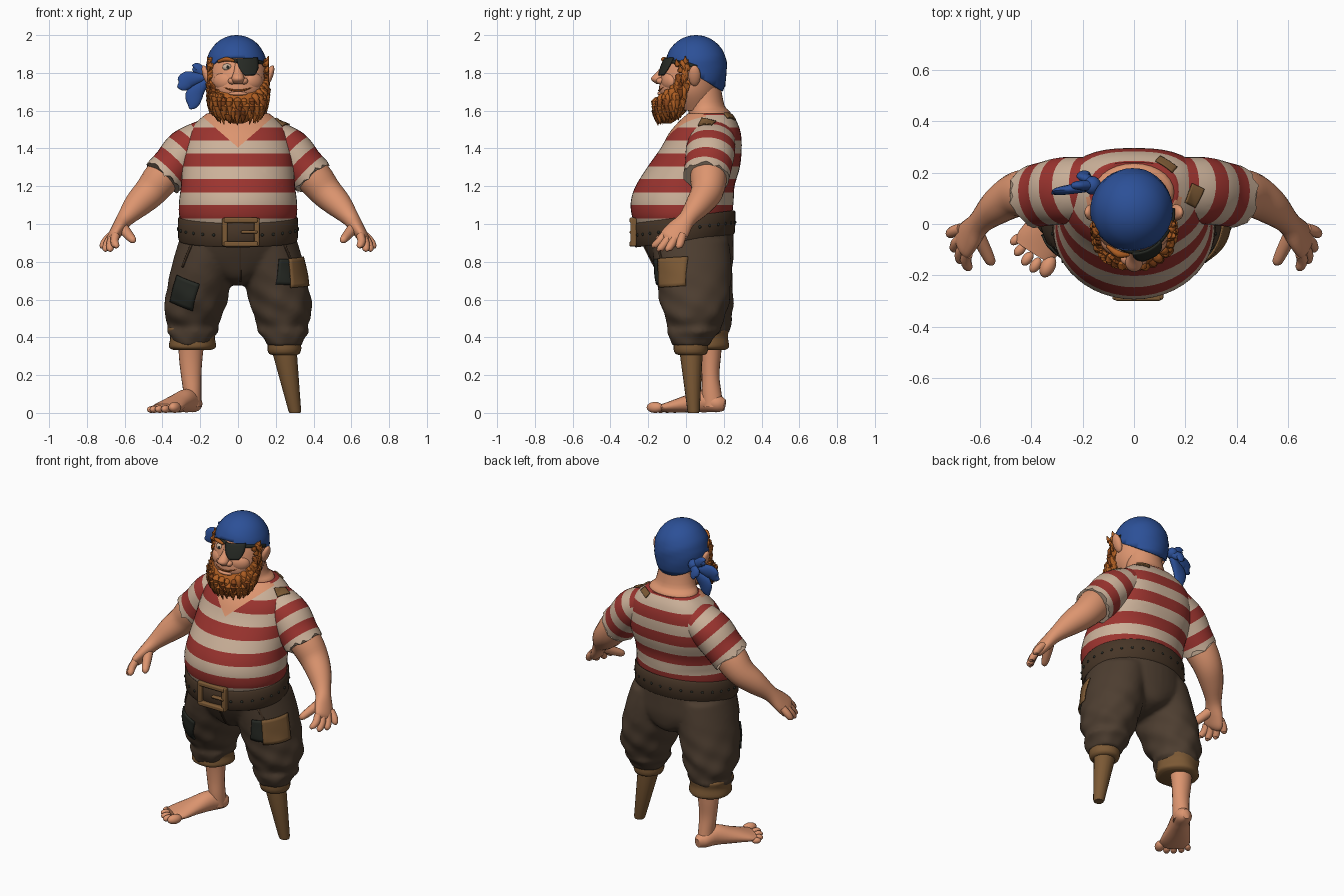
import bpy, bmesh, math, random
from mathutils import Vector, Matrix
from mathutils.bvhtree import BVHTree

if "Cube" in bpy.data.objects:
    bpy.data.objects.remove(bpy.data.objects["Cube"])

random.seed(4)
COLORS = {
    "skin": (0.72, 0.30, 0.16), "red_cloth": (0.33, 0.034, 0.028), "cream_cloth": (0.60, 0.44, 0.32),
    "trouser_brown": (0.075, 0.048, 0.03), "leather": (0.062, 0.036, 0.02), "blue_cloth": (0.025, 0.08, 0.31),
    "ginger": (0.42, 0.11, 0.016), "dark_ginger": (0.25, 0.06, 0.01), "tan": (0.2, 0.1, 0.035),
    "charcoal": (0.02, 0.023, 0.018)}
MATS = {}
for key, c in COLORS.items():
    MATS[key] = bpy.data.materials.new(key)
    MATS[key].diffuse_color = (*c, 1)


def catmull(keys, k):
    """Smoothly resample key rows."""
    out, n = [], len(keys)
    for i in range(n - 1):
        p = [keys[max(i - 1, 0)], keys[i], keys[i + 1], keys[min(i + 2, n - 1)]]
        for j in range(k):
            t = j / k
            out.append([0.5 * (2 * b + (c - a) * t + (2 * a - 5 * b + 4 * c - d) * t * t
                               + (3 * b - a - 3 * c + d) * t ** 3) for a, b, c, d in zip(*p)])
    return out + [list(keys[-1])]


def loft(bm, keys, k=4, seg=20, flat=False, ref=(0, 1, 0), wave=None, ragged=0):
    """Skin elliptical rings; each key is x, y, z, radius across, radius along ref."""
    rows = catmull(keys, k)
    pts = [Vector(r[:3]) for r in rows]
    rings = []
    for i, r in enumerate(rows):
        t = (pts[min(i + 1, len(pts) - 1)] - pts[max(i - 1, 0)]).normalized()
        a, b = Vector((1, 0, 0)), Vector((0, 1, 0))
        if not flat:
            b = Vector(ref) - t * t.dot(Vector(ref))
            b.normalize()
            a = b.cross(t)
        ring = []
        for j in range(seg):
            w = 2 * math.pi * j / seg
            f = wave(w, r[2]) if wave else 1
            co = pts[i] + (a * math.cos(w) * r[3] + b * math.sin(w) * r[4]) * f
            if ragged and i == len(rows) - 1:
                co += t * ragged * random.choice((0, .4, 1))
            ring.append(bm.verts.new(co))
        rings.append(ring)
    for p, q in zip(rings, rings[1:]):
        for j in range(seg):
            bm.faces.new((p[j], p[(j + 1) % seg], q[(j + 1) % seg], q[j]))
    bm.faces.new(rings[0])
    bm.faces.new(rings[-1])


def ball(bm, co, size, rot=None):
    m = Matrix.Translation(co) @ (rot or Matrix()) @ Matrix.Diagonal((*size, 1))
    bmesh.ops.create_uvsphere(bm, u_segments=20, v_segments=12, radius=1, matrix=m)


def finish(name, bm, mats, rule=None, cuts=()):
    """Cut colour borders, colour faces by rule, and make the object."""
    for co, no in cuts:
        bmesh.ops.bisect_plane(bm, geom=bm.verts[:] + bm.edges[:] + bm.faces[:], plane_co=co, plane_no=no)
    bmesh.ops.recalc_face_normals(bm, faces=bm.faces[:])
    if rule:
        for f in bm.faces:
            f.material_index = rule(f.calc_center_median())
    me = bpy.data.meshes.new(name)
    bm.to_mesh(me)
    bm.free()
    ob = bpy.data.objects.new(name, me)
    bpy.context.collection.objects.link(ob)
    for m in mats.split():
        me.materials.append(MATS[m])
    bpy.ops.object.select_all(action='DESELECT')
    ob.select_set(True)
    bpy.context.view_layer.objects.active = ob
    bpy.ops.object.shade_smooth_by_angle(angle=math.radians(50))
    return ob


def part(name, mats, keys, rule=None, cuts=(), **kw):
    bm = bmesh.new()
    loft(bm, keys, **kw)
    return finish(name, bm, mats, rule, cuts)


def tree(*obs):
    """Ray target from the evaluated meshes."""
    co, faces, dg = [], [], bpy.context.evaluated_depsgraph_get()
    for ob in obs:
        n, me = len(co), ob.evaluated_get(dg).data
        co += [v.co.copy() for v in me.vertices]
        faces += [[n + i for i in p.vertices] for p in me.polygons]
    return BVHTree.FromPolygons(co, faces)


def patch(name, mat, targets, center, normal, w, h, spin=0, taper=0, lift=0.007):
    """A thin plate hugging the target surfaces."""
    bm, bvh, n = bmesh.new(), tree(*targets), Vector(normal).normalized()
    u = Vector((0, 0, 1)).cross(n).normalized()
    v, N, grid = n.cross(u), 8, []
    for i in range(N + 1):
        for j in range(N + 1):
            a, b = i / N - 0.5, j / N - 0.5
            a *= 1 - taper * (0.5 - b) ** 3
            p = Vector((a * w, b * h)) @ Matrix.Rotation(spin, 2)
            o = Vector(center) + u * p.x + v * p.y
            hit = bvh.ray_cast(o + n * 0.3, -n)[0]
            if hit is None:
                hit = bvh.find_nearest(o)[0]
            grid.append(bm.verts.new(hit + n * lift))
    for i in range(N):
        for j in range(N):
            q = i * (N + 1) + j
            bm.faces.new((grid[q], grid[q + N + 1], grid[q + N + 2], grid[q + 1]))
    ob = finish(name, bm, mat)
    s = ob.modifiers.new("thickness", 'SOLIDIFY')
    s.thickness, s.offset = 0.008, 0
    return ob


# Striped shirt body with broad back and open V neck
def broad(w, z):
    p = 2 + (.7 * max(0, min(1, (z - 1.12) * 5)) if math.sin(w) > 0 else 0)
    return (abs(math.cos(w)) ** p + abs(math.sin(w)) ** p) ** (-1 / p)


shirt = [(0, -.02, 1.0, .295, .25), (0, -.022, 1.05, .312, .266), (0, -.02, 1.12, .312, .272),
         (0, -.005, 1.2, .302, .262), (0, .04, 1.3, .295, .245), (0, .08, 1.4, .287, .215),
         (0, .1, 1.48, .265, .19), (0, .115, 1.54, .22, .155), (0, .125, 1.585, .165, .115)]
stripes = [((0, 0, 1.03 + .137 * i + d), (0, 0, 1)) for i in range(5) for d in (0, .07)]
vee = [((0, 0, 1.405), (s, 0, -1.15)) for s in (1, -1)]
body = part("shirt_body", "cream_cloth red_cloth skin", shirt, k=5, seg=48, flat=True, cuts=stripes + vee, wave=broad,
            rule=lambda c: 2 if 1.15 * (c.z - 1.405) > abs(c.x) and c.y < .1 else int((c.z - 1.03) % .137 < .07))
part("neck", "skin", [(0, .1, 1.47, .15, .1), (0, .125, 1.58, .158, .112), (0, .105, 1.625, .125, .1),
                      (0, .085, 1.72, .11, .1)], flat=True, seg=28)

# Sleeves, arms and hands
sleeves = {}
for s, side in ((-1, "right"), (1, "left")):
    X = lambda rows: [(r[0] * s, *r[1:]) for r in rows]
    ax = Vector((.70 * s, -.12, -.70)).normalized()
    root = Vector((.18 * s, .15, 1.45))
    sleeves[side] = part("sleeve_" + side, "cream_cloth red_cloth",
         X([(.16, .14, 1.46, .10, .12), (.27, .13, 1.39, .118, .13), (.34, .118, 1.31, .113, .125),
            (.388, .108, 1.257, .113, .122)]), seg=32, k=5, ragged=.024,
         cuts=[(root + ax * d, ax) for d in (.065, .13, .195, .26)],
         rule=lambda c: int(((c - root).dot(ax) // .065) % 2))
    bm = bmesh.new()
    loft(bm, X([(.32, .12, 1.34, .085, .09), (.40, .12, 1.25, .096, .097), (.465, .11, 1.17, .086, .086),
                (.535, .065, 1.10, .071, .069), (.60, .005, 1.025, .045, .048), (.637, -.04, .97, .036, .064),
                (.665, -.075, .925, .029, .068), (.675, -.09, .908, .015, .047)]))
    tips = ((.645, -.168, .875), (.677, -.14, .857), (.70, -.095, .857), (.716, -.038, .872))
    for i, (x, y, z) in enumerate(tips):
        b = (.648 + .008 * i, -.115 + .032 * i, .94)
        m = ((b[0] + x) / 2 + .008, (b[1] + y) / 2, (b[2] + z) / 2)
        loft(bm, X([(*b, .022, .022), (*m, .022, .022), (x, y, z + .008, .018, .018), (x, y, z, .007, .007)]), k=3, seg=10)
    loft(bm, X([(.615, -.03, .985, .03, .03), (.582, -.095, .945, .026, .026), (.558, -.145, .917, .02, .02),
                (.554, -.16, .912, .008, .008)]), k=3, seg=12)
    finish("arm_" + side, bm, "skin")

# Mended spots on the shirt
top = (body, sleeves["left"])
patch("shoulder_patch", "tan", top, (.235, .11, 1.54), (.45, -.1, 1), .08, .055, spin=.2, lift=.005)
patch("back_patch", "tan", top, (.12, .215, 1.54), (.2, .6, 1), .08, .035, spin=.3, lift=.005)

# Baggy trousers fused from seat and two folded legs
fold = lambda w, z: 1 + (.032 * math.sin(4 * w + z * 45) + .02 * math.sin(7 * w - z * 30)) * max(0, min(1, (.8 - z) * 4))
bm = bmesh.new()
loft(bm, [(0, .05, .675, .03, .08), (0, .05, .71, .12, .17), (0, .035, .8, .285, .215),
     (0, .012, .9, .308, .24), (0, 0, .97, .30, .25), (0, 0, 1.02, .29, .24)], flat=True, seg=36)
for s, d in ((-1, .05), (1, 0)):
    loft(bm, [(.15 * s, .02, .92, .16, .205), (.178 * s, .035, .79, .17, .205), (.215 * s, .045 + d * .3, .63, .166, .19),
              (.235 * s, .045 + d * .7, .52, .155, .165), (.236 * s, .045 + d, .46, .13, .14),
              (.24 * s, .042 + d, .43, .135, .138), (.243 * s, .03 + d, .40, .113, .121), (.245 * s, .027 + d, .355, .092, .10)],
         flat=True, seg=40, k=6, wave=fold)
trousers = finish("trousers", bm, "trouser_brown")
rm = trousers.modifiers.new("fuse", 'REMESH')
rm.mode, rm.voxel_size, rm.use_smooth_shade = 'VOXEL', .012, True
sm = trousers.modifiers.new("soften", 'SMOOTH')
sm.factor, sm.iterations = .5, 6
cloth = [trousers]
for s, side in ((-1, "right"), (1, "left")):
    # slanted pocket edge
    patch("pocket_" + side, "leather", cloth, (.25 * s, -.1, .83), (.6 * s, -1, 0), .012, .13, spin=-.45 * s, lift=.002)
part("rolled_cuff", "tan", [(-.243, .09, .455, .115, .12), (-.243, .095, .44, .13, .132), (-.243, .10, .40, .118, .122),
     (-.243, .10, .35, .125, .126), (-.243, .10, .333, .10, .105)], flat=True, seg=32,
     wave=lambda w, z: 1 + .02 * math.sin(5 * w + 20 * z))
patch("knee_patch", "charcoal", cloth, (-.29, -.12, .635), (-.35, -1, 0), .14, .15, spin=.35)
patch("thigh_patch", "tan", cloth, (.34, -.09, .745), (1, -.85, 0), .17, .155, spin=-.06, lift=.01)
patch("thigh_underpatch", "charcoal", cloth, (.265, -.13, .745), (.6, -1, 0), .13, .135, spin=.05, lift=.004)
patch("fly_seam", "leather", cloth, (.012, -.2, .80), (0, -1, 0), .01, .2, lift=.002)

# Tilted belt with studs and buckle
bm = bmesh.new()
loft(bm, [(0, -.008, .915, .305, .25), (0, -.008, .92, .316, .266), (0, -.01, 1.03, .318, .272), (0, -.01, 1.035, .305, .255)],
     k=2, seg=48, flat=True)
for v in bm.verts:
    v.co.z += .13 * v.co.y
finish("belt", bm, "leather")
bm = bmesh.new()
for i in range(30):
    w = 2 * math.pi * (i + .5) / 30
    p = Vector((.317 * math.cos(w), -.01 + .269 * math.sin(w), .975))
    p.z += .13 * p.y
    if not (p.y < 0 and abs(p.x) < .12):
        ball(bm, p, (.008, .008, .008))
finish("belt_studs", bm, "charcoal")
bm = bmesh.new()
for x, z, w, h in ((-.07, .957, .028, .15), (.10, .957, .028, .15), (.015, 1.02, .18, .028), (.015, .894, .18, .028),
                   (.06, .957, .09, .016)):
    y = -.278 if abs(x - .015) > .06 else -.282
    bmesh.ops.create_cube(bm, size=1, matrix=Matrix.Translation((x, y, z)) @ Matrix.Diagonal((w, .034, h, 1)))
bk = finish("buckle", bm, "tan")
bv = bk.modifiers.new("soft_edges", 'BEVEL')
bv.width, bv.segments = .01, 3

# Wooden peg leg
part("peg_cup", "tan", [(.245, .025, .38, .088, .09), (.245, .025, .34, .09, .092), (.245, .027, .312, .08, .082),
     (.247, .027, .305, .055, .055)], k=2, seg=20, flat=True)
part("peg", "tan", [(.245, .027, .33, .066, .062), (.30, .04, .014, .034, .033), (.302, .04, 0, .029, .028)], k=1, seg=16, flat=True)

# Bare leg and foot
bm = bmesh.new()
loft(bm, [(-.245, .125, .42, .072, .07), (-.25, .13, .30, .063, .055), (-.248, .13, .2, .054, .047),
          (-.242, .135, .11, .048, .052), (-.24, .145, .03, .046, .055)], flat=True)
loft(bm, [(-.225, .205, .04, .022, .03), (-.235, .17, .048, .05, .046), (-.27, .10, .065, .055, .062),
          (-.32, .02, .05, .07, .048), (-.37, -.07, .032, .088, .031), (-.395, -.11, .026, .08, .022)], ref=(0, 0, 1))
for i, (x, y) in enumerate(((-.335, -.165), (-.383, -.16), (-.415, -.135), (-.443, -.1), (-.458, -.06))):
    r = .034 if i == 0 else .025 - .001 * i
    ball(bm, (x, y, r * .85), (r * .85, r * 1.35, r * .85), Matrix.Rotation(-.45 - .1 * i, 4, 'Z'))
finish("bare_leg", bm, "skin")

# Head, nose, ears
head = part("head", "skin", [(0, .04, 1.60, .09, .09), (0, .015, 1.68, .138, .148), (0, .02, 1.75, .152, .159),
            (0, .04, 1.85, .147, .152), (0, .055, 1.95, .1, .11)], flat=True, seg=36, k=5)
bm = bmesh.new()
loft(bm, [(0, -.10, 1.85, .018, .02), (0, -.125, 1.81, .021, .025), (0, -.15, 1.77, .034, .036), (0, -.138, 1.742, .022, .02)], flat=True)
for s in (-1, 1):
    ball(bm, (.032 * s, -.134, 1.757), (.021, .024, .018))
    ball(bm, (.075 * s, -.088, 1.755), (.06, .034, .048), Matrix.Rotation(.5 * s, 4, 'Z'))
    ball(bm, (.165 * s, .045, 1.785), (.02, .032, .058), Matrix.Rotation(.35 * s, 4, 'Y'))
ball(bm, (0, -.132, 1.69), (.05, .02, .012))
finish("face_features", bm, "skin")
part("mouth", "dark_ginger", [(-.075, -.118, 1.724, .003, .003), (-.035, -.138, 1.71, .005, .005), (0, -.143, 1.706, .005, .005),
     (.035, -.138, 1.71, .005, .005), (.075, -.118, 1.724, .003, .003)], seg=8, ref=(0, 0, 1))
bm = bmesh.new()
ball(bm, (-.056, -.1, 1.83), (.027, .018, .019))
finish("eye", bm, "cream_cloth")
bm = bmesh.new()
ball(bm, (-.053, -.116, 1.83), (.008, .004, .009))
finish("pupil", bm, "charcoal")
part("eyebrow", "ginger", [(-.105, -.085, 1.86, .006, .008), (-.06, -.117, 1.873, .014, .012), (-.02, -.12, 1.862, .006, .007)],
     seg=10, ref=(0, 0, 1))
patch("eye_patch", "charcoal", [head], (.058, -.12, 1.832), (.25, -1, 0), .118, .09, spin=-.05, taper=.55, lift=.014)
bm, bvh = bmesh.new(), tree(head)
strap = [bvh.find_nearest(Vector(p))[0] for p in ((-.1, -.1, 1.9), (-.03, -.14, 1.885), (.05, -.14, 1.872),
                                                  (.11, -.08, 1.866), (.16, 0, 1.85), (.16, .06, 1.83))]
loft(bm, [(*p, .011, .011) for p in strap], seg=8, ref=(0, 0, 1))
finish("eye_patch_strap", bm, "charcoal")

# Rounded beard core covered with pointed tufts
beard = part("beard_core", "ginger", [(0, -.10, 1.532, .025, .02), (0, -.095, 1.555, .075, .05), (0, -.08, 1.595, .118, .08),
             (0, -.065, 1.64, .143, .098), (0, -.045, 1.68, .15, .10), (0, -.01, 1.74, .151, .075)], flat=True, seg=28)
tufts = {"ginger": bmesh.new(), "dark_ginger": bmesh.new()}


def tuft(p, d, drop, r, length):
    m, e = p + d * length * .5, p + d * length * .55 + drop
    bm = tufts["ginger" if random.random() < .82 else "dark_ginger"]
    loft(bm, [(*p, r * .9, r * .9), (*m, r * .8, r * .8), (*e, .002, .002)], k=2, seg=7, ref=(.3, .2, 1))


bvh = tree(beard)
for z in (1.57, 1.595, 1.62, 1.65, 1.68, 1.71, 1.74):
    for i in range(17):
        a = math.radians(-108 + 13.5 * i + random.uniform(-5, 5))
        if (z > 1.66 and abs(a) < .55) or (z > 1.7 and abs(a) < .85) or (z > 1.73 and abs(a) < 1.1):
            continue
        out = Vector((math.sin(a), -math.cos(a), -.35))
        p = bvh.find_nearest(Vector((.16 * math.sin(a), -.05 - .13 * math.cos(a), z)))[0]
        inward = -.022 * max(0, (1.66 - z) / .09)
        tuft(p - out * .012, out, Vector((math.sin(a) * inward, -math.cos(a) * inward * .7, -.04 - random.uniform(0, .02))),
             random.uniform(.018, .025), .036)
# Sideburns and loose hair beside the bandana
for s in (-1, 1):
    for i in range(16):
        p = Vector((.138 * s, random.uniform(-.045, .02), random.uniform(1.74, 1.87)))
        tuft(p, Vector((s * .7, random.uniform(-.4, .4), -.2)), Vector((s * .01, random.uniform(-.01, .02), random.choice((-.05, -.04, .03)))),
             .018, .036)
for key, bm in tufts.items():
    finish("hair_tufts_" + key, bm, key)

# Bandana dome, rim, knot and tails
bm = bmesh.new()
bmesh.ops.create_uvsphere(bm, u_segments=40, v_segments=24, radius=1)
for v in bm.verts:
    crease = 1 + .012 * math.sin(v.co.z * 14 + v.co.x * 5) * (1 - abs(v.co.z))
    v.co = Vector((-.008 + .16 * v.co.x * crease, .053 + .164 * v.co.y * crease, 1.835 + v.co.z * (.165 if v.co.z > 0 else .27)))
bmesh.ops.bisect_plane(bm, geom=bm.verts[:] + bm.edges[:] + bm.faces[:], plane_co=(0, -.11, 1.885),
                       plane_no=(0, .6, 1), clear_inner=True)
ob = finish("bandana", bm, "blue_cloth")
so = ob.modifiers.new("thickness", 'SOLIDIFY')
so.thickness = .014
bm = bmesh.new()
ball(bm, (-.162, .15, 1.79), (.034, .036, .034))
for tip, w in (((-.32, .12, 1.725), .046), ((-.255, .13, 1.61), .046), ((-.24, .15, 1.825), .03), ((-.2, .205, 1.73), .03)):
    b, t = Vector((-.155, .15, 1.79)), Vector(tip)
    m = b.lerp(t, .6) + Vector((-.012, 0, .012))
    loft(bm, [(*b, .016, .014), (*b.lerp(t, .25), .024, .02), (*m, w, .018), (*b.lerp(t, .85), w * .75, .013), (*t, .006, .005)], seg=14)
finish("bandana_knot", bm, "blue_cloth")

for m in bpy.data.materials:
    if m.users and not m.is_grease_pencil:
        m.use_nodes = True
        m.node_tree.nodes["Principled BSDF"].inputs["Base Color"].default_value = m.diffuse_color
